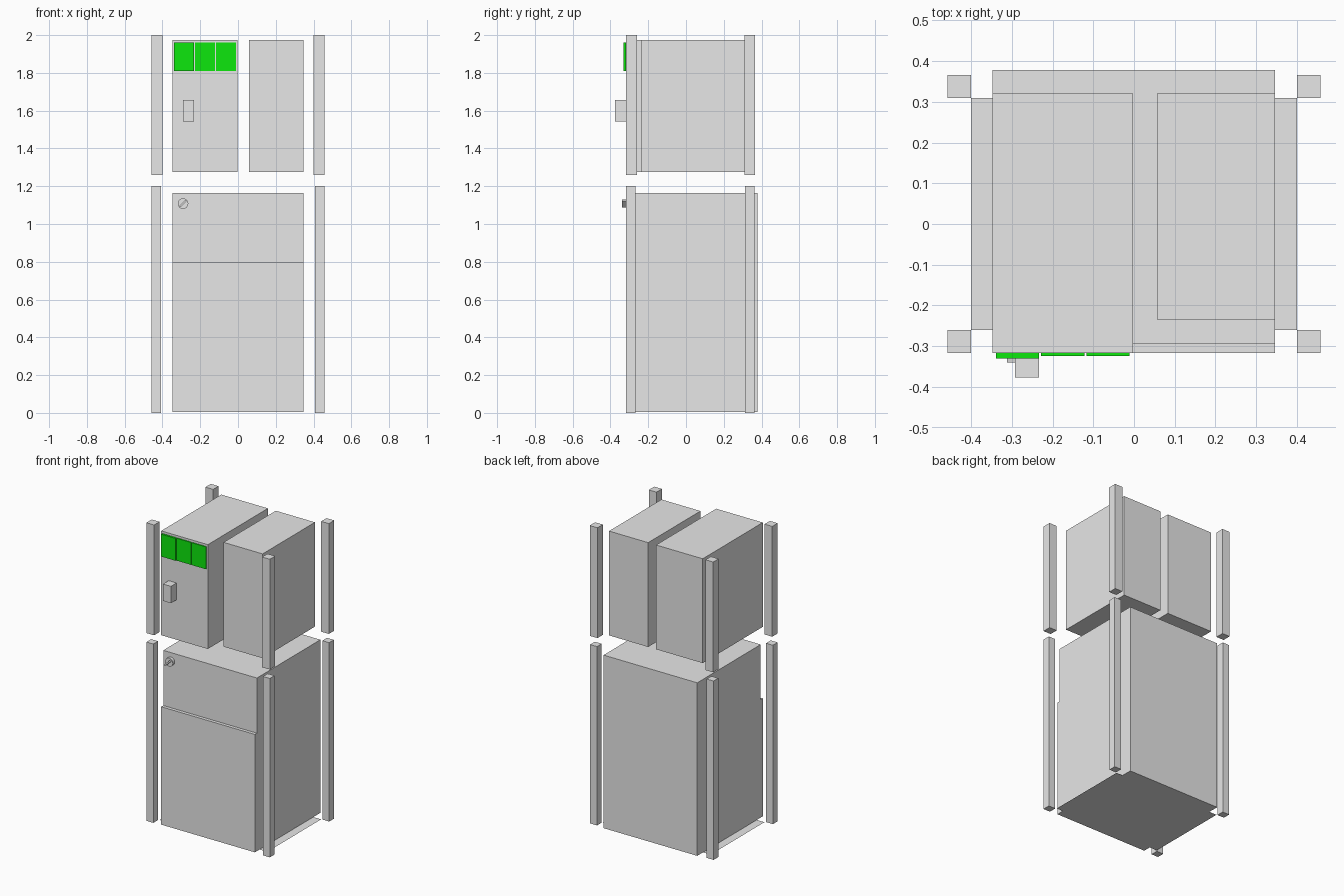
import bpy, bmesh, math
from mathutils import Matrix

cube = bpy.data.objects.get("Cube")
if cube:
    bpy.data.objects.remove(cube, do_unlink=True)


def material(name, rgb):
    m = bpy.data.materials.new(name)
    m.use_nodes = True
    m.diffuse_color = (*rgb, 1)
    m.node_tree.nodes["Principled BSDF"].inputs["Base Color"].default_value = (*rgb, 1)
    return m


GREY = material("light grey", (0.8, 0.8, 0.8))
GREEN = material("lamp green", (0.004, 0.81, 0.004))


def finish(name, bm, mat):
    mesh = bpy.data.meshes.new(name)
    bmesh.ops.recalc_face_normals(bm, faces=bm.faces[:])
    bm.to_mesh(mesh)
    bm.free()
    mesh.materials.append(mat)
    obj = bpy.data.objects.new(name, mesh)
    bpy.context.collection.objects.link(obj)
    return obj


def box(name, x, y, z, mat=GREY):
    """Box from (min, max) ranges on each axis."""
    bm = bmesh.new()
    bmesh.ops.create_cube(bm, size=1)
    for v in bm.verts:
        v.co = [r[0] if c < 0 else r[1] for c, r in zip(v.co, (x, y, z))]
    return finish(name, bm, mat)


# Lower cabinet: side profile with a recessed upper front, extruded across x
profile = [(-0.317, 0.004), (0.378, 0.004), (0.378, 1.165),
           (-0.295, 1.165), (-0.295, 0.795), (-0.317, 0.795)]
bm = bmesh.new()
face = bm.faces.new([bm.verts.new((-0.348, y, z)) for y, z in profile])
ext = bmesh.ops.extrude_face_region(bm, geom=[face])
bmesh.ops.translate(bm, vec=(0.695, 0, 0),
                    verts=[g for g in ext["geom"] if isinstance(g, bmesh.types.BMVert)])
finish("lower_cabinet", bm, GREY)

# Flat floor sheet
bm = bmesh.new()
bm.faces.new([bm.verts.new((x, y, 0)) for x, y in
              ((-0.4, -0.26), (-0.4, 0.31), (0.4, 0.31), (0.4, -0.26))])
finish("floor_sheet", bm, GREY)

# Upper cabinets
box("upper_cabinet_right", (-0.348, -0.002), (-0.317, 0.32), (1.275, 1.975))
box("upper_cabinet_left", (0.057, 0.347), (-0.235, 0.32), (1.275, 1.975))

# Corner posts in two tiers
for tier, inner, front, back, z in (
        ("lower", 0.407, (-0.317, -0.267), (0.312, 0.362), (0, 1.2)),
        ("upper", 0.401, (-0.317, -0.26), (0.309, 0.366), (1.26, 2.0))):
    for side, s in (("left", 1), ("right", -1)):
        x = sorted((s * inner, s * 0.458))
        box(f"{tier}_post_front_{side}", x, front, z)
        box(f"{tier}_post_back_{side}", x, back, z)

# Indicator lamps and door handle
for i, depth in enumerate((0.33, 0.324, 0.324)):
    x0 = -0.339 + 0.111 * i
    box(f"indicator_lamp_{i + 1}", (x0, x0 + 0.106), (-depth, -0.316), (1.81, 1.96), GREEN)
box("door_handle", (-0.292, -0.234), (-0.377, -0.316), (1.543, 1.656))

# Rotary knob: round base with a slanted grip bar
bm = bmesh.new()
bmesh.ops.create_cone(bm, cap_ends=True, segments=24, radius1=0.028, radius2=0.028, depth=0.021)
bmesh.ops.transform(bm, verts=bm.verts[:], matrix=Matrix.Translation((-0.291, -0.305, 1.108))
                    @ Matrix.Rotation(math.pi / 2, 4, 'X'))
knob = finish("knob_base", bm, GREY)
bpy.context.view_layer.objects.active = knob
knob.select_set(True)
bpy.ops.object.shade_smooth_by_angle()

grip = box("knob_grip", (-0.024, 0.024), (-0.026, 0.005), (-0.005, 0.005))
grip.matrix_world = (Matrix.Translation((-0.291, -0.314, 1.108))
                     @ Matrix.Rotation(-math.pi / 4, 4, 'Y'))
